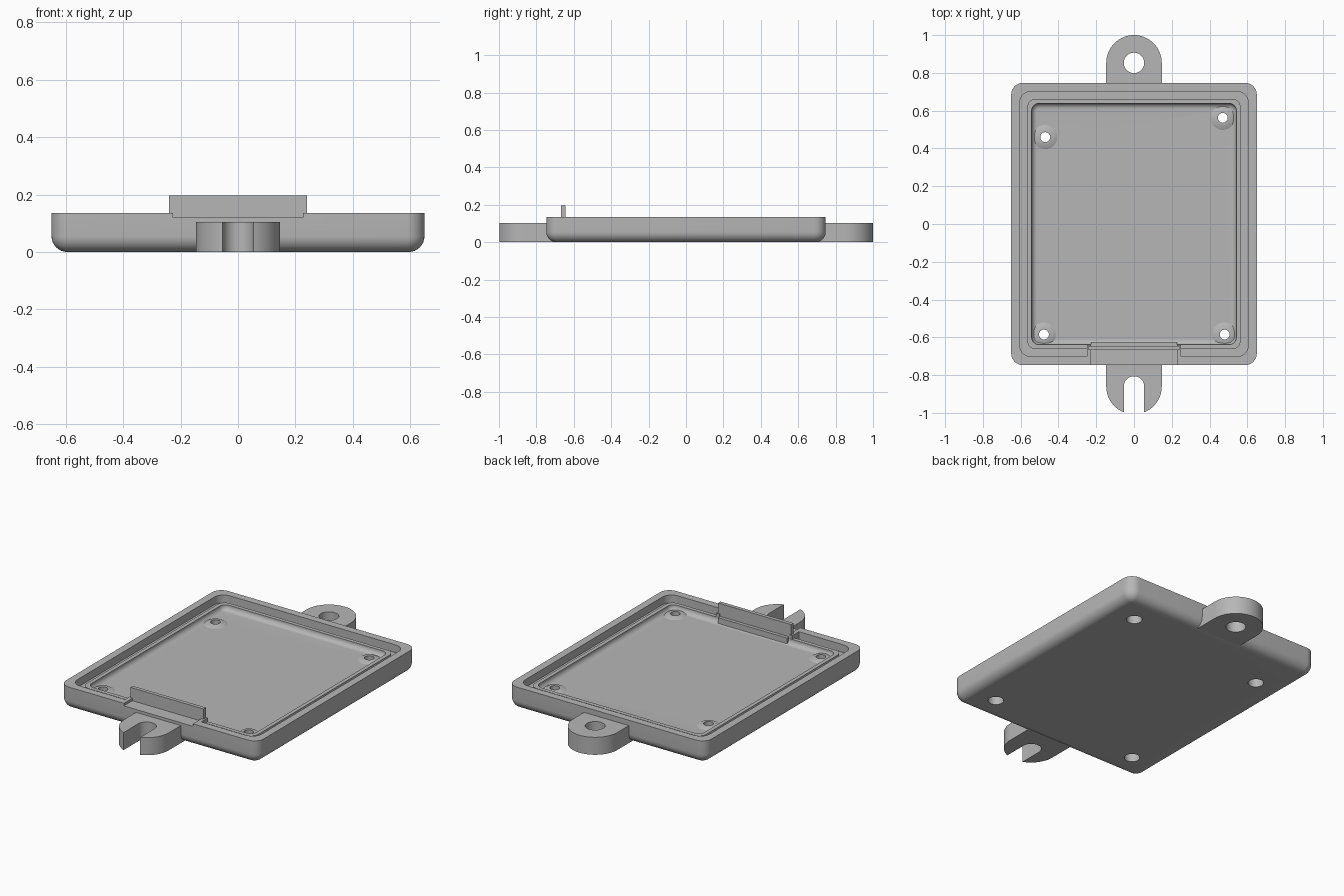
import bpy, bmesh
from math import sin, cos, pi, radians

cube = bpy.data.objects.get("Cube")
if cube:
    bpy.data.objects.remove(cube, do_unlink=True)

grey = bpy.data.materials.new("matte grey")
grey.use_nodes = True
colour = (0.47, 0.47, 0.47, 1)
grey.diffuse_color = colour
grey.node_tree.nodes["Principled BSDF"].inputs["Base Color"].default_value = colour


def loft(name, rings):
    """Skin a stack of equal-length point rings and cap both ends."""
    bm = bmesh.new()
    loops = [[bm.verts.new(p) for p in ring] for ring in rings]
    n = len(loops[0])
    for a, b in zip(loops, loops[1:]):
        for i in range(n):
            j = (i + 1) % n
            bm.faces.new((a[i], a[j], b[j], b[i]))
    bm.faces.new(loops[0][::-1])
    bm.faces.new(loops[-1])
    bmesh.ops.recalc_face_normals(bm, faces=bm.faces)
    mesh = bpy.data.meshes.new(name)
    bm.to_mesh(mesh)
    bm.free()
    obj = bpy.data.objects.new(name, mesh)
    bpy.context.collection.objects.link(obj)
    mesh.materials.append(grey)
    return obj


def prism(name, outline, z0, z1):
    return loft(name, [[(x, y, z) for x, y in outline] for z in (z0, z1)])


def box(name, x0, x1, y0, y1, z0, z1):
    return prism(name, [(x0, y0), (x1, y0), (x1, y1), (x0, y1)], z0, z1)


def disc(name, x, y, r0, r1, z0, z1, n=40):
    turn = [2 * pi * i / n for i in range(n)]
    return loft(name, [[(x + r * cos(t), y + r * sin(t), z) for t in turn]
                       for r, z in ((r0, z0), (r1, z1))])


def rounded_ring(inset, radius, z, n=8):
    """Rounded rectangle, inset from the outer walls of the tray."""
    hx, hy = 0.65 - inset, 0.747 - inset
    ring = []
    for q, (sx, sy) in enumerate(((1, 1), (-1, 1), (-1, -1), (1, -1))):
        for i in range(n + 1):
            t = (q + i / n) * pi / 2
            ring.append((sx * (hx - radius) + radius * cos(t),
                         sy * (hy - radius) + radius * sin(t), z))
    return ring


def activate(obj):
    bpy.ops.object.select_all(action='DESELECT')
    obj.select_set(True)
    bpy.context.view_layer.objects.active = obj


def cut(obj, cutters):
    activate(obj)
    for cutter in cutters:
        mod = obj.modifiers.new("cut", 'BOOLEAN')
        mod.operation = 'DIFFERENCE'
        mod.solver = 'EXACT'
        mod.object = cutter
        bpy.ops.object.modifier_apply(modifier=mod.name)


def smooth(obj):
    activate(obj)
    bpy.ops.object.shade_smooth_by_angle(angle=radians(30))


# Tray: outer fillet, rim, seal groove, inner lip, filleted cavity
RIM, LIP, GROOVE, FLOOR = 0.136, 0.114, 0.09, 0.083
steps = 8
rings = []
for i in range(steps + 1):
    t = i / steps * pi / 2
    rings.append(rounded_ring(0.055 * (1 - sin(t)), 0.061 - 0.055 * (1 - sin(t)),
                              0.055 * (1 - cos(t))))
for inset, radius, z in ((0, 0.061, RIM), (0.045, 0.06, RIM), (0.045, 0.06, GROOVE),
                         (0.085, 0.045, GROOVE), (0.085, 0.045, LIP), (0.108, 0.04, LIP)):
    rings.append(rounded_ring(inset, radius, z))
for i in range(steps + 1):
    t = i / steps * pi / 2
    rings.append(rounded_ring(0.108 + 0.028 * (1 - cos(t)), 0.04 - 0.028 * (1 - cos(t)),
                              FLOOR + 0.028 * (1 - sin(t))))
tray = loft("tray", rings)

# Screw holes with wide recesses underneath, and shallow bosses inside
spots = [(-0.47, 0.46), (0.47, 0.562), (-0.477, -0.585), (0.48, -0.585)]
bosses, cutters = [], []
for x, y in spots:
    bosses.append(disc("screw_boss", x, y, 0.075, 0.045, FLOOR - 0.006, FLOOR + 0.01))
    hole = disc("hole_cutter", x, y, 0.026, 0.026, -0.02, 0.2)
    recess = disc("recess_cutter", x, y, 0.042, 0.042, -0.02, 0.05)
    cut(bosses[-1], [hole])
    cutters += [hole, recess]

# Shallow notch through the front rim
notch = box("notch_cutter", -0.227, 0.227, -0.8, -0.62, 0.121, 0.3)
cutters.append(notch)
cut(tray, cutters)

# Bridge that closes the groove at the front, with a rib at each end
box("front_bridge", -0.227, 0.227, -0.71, -0.625, 0.075, 0.121)
for side in (-1, 1):
    xs = sorted((side * 0.227, side * 0.25))
    box("bridge_rib", *xs, -0.71, -0.64, 0.075, RIM)

# Upright plate standing in the notch
box("front_plate", -0.24, 0.24, -0.667, -0.645, 0.12, 0.197)


# Mounting tabs: straight sides ending in a half circle
def tab(name, sign, centre):
    n, r = 32, 0.147
    outline = [(r, 0.705)]
    outline += [(r * cos(pi * i / n), centre + r * sin(pi * i / n)) for i in range(n + 1)]
    outline += [(-r, 0.705)]
    return prism(name, [(x, sign * y) for x, y in outline], 0, 0.104)


back_tab = tab("back_tab", 1, 0.853)
round_hole = disc("tab_hole_cutter", 0, 0.853, 0.054, 0.054, -0.1, 0.3)
cut(back_tab, [round_hole])

front_tab = tab("front_tab", -1, 0.86)
slot_path = [(0.054 * cos(pi * i / 24), -0.86 + 0.054 * sin(pi * i / 24)) for i in range(25)]
slot = prism("slot_cutter", slot_path + [(-0.054, -1.2), (0.054, -1.2)], -0.1, 0.3)
cut(front_tab, [slot])

for obj in [tray, back_tab, front_tab] + bosses:
    smooth(obj)
for cutter in cutters + [round_hole, slot]:
    bpy.data.objects.remove(cutter, do_unlink=True)
